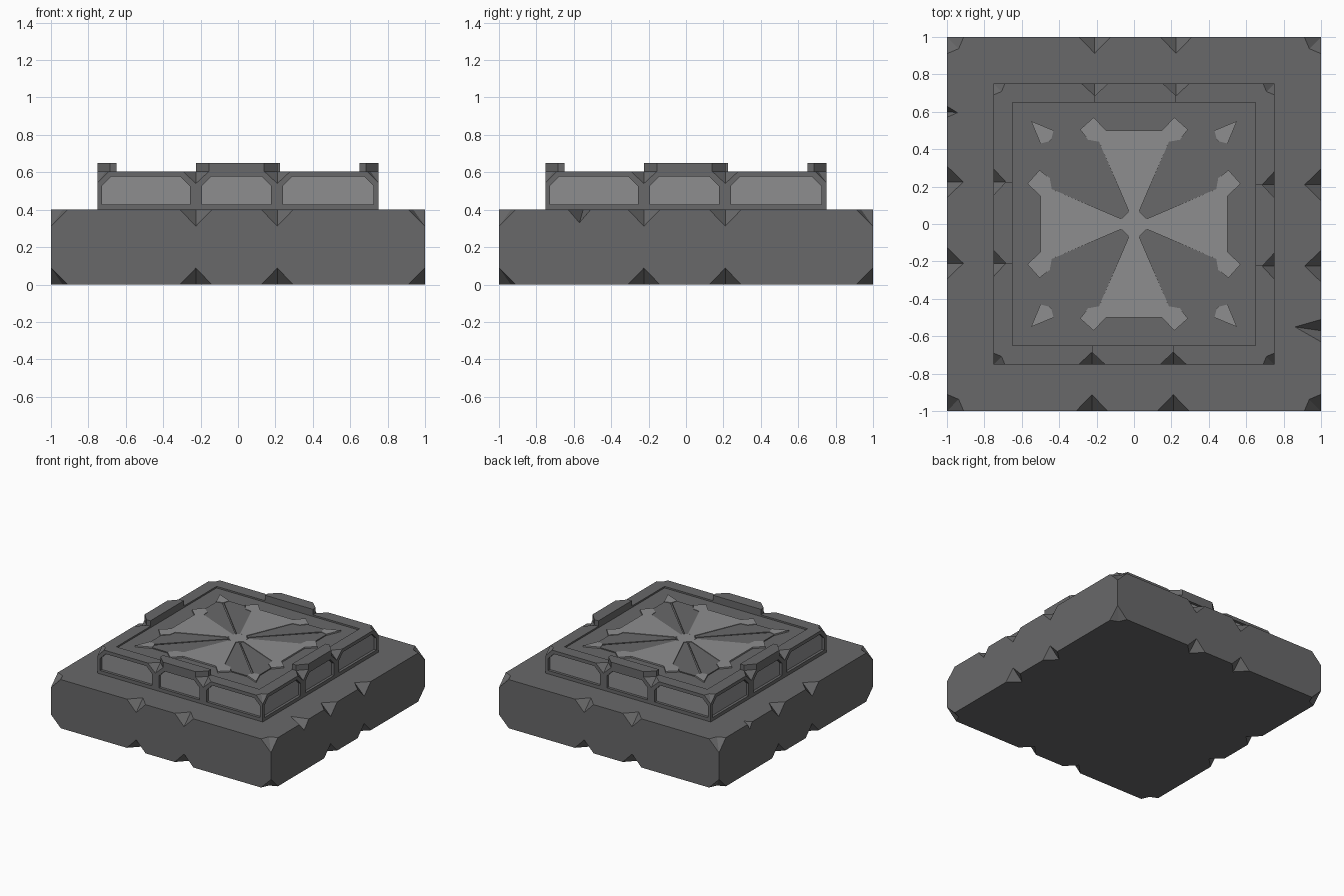
import bpy, bmesh
from math import pi, cos, sin
from mathutils import Vector, Matrix

if "Cube" in bpy.data.objects:
    bpy.data.objects.remove(bpy.data.objects["Cube"])


def material(name, v):
    m = bpy.data.materials.new(name)
    m.diffuse_color = (v, v, v * 1.02, 1)
    m.use_nodes = True
    m.node_tree.nodes["Principled BSDF"].inputs["Base Color"].default_value = m.diffuse_color
    return m


DARK = material("dark_stone", 0.14)
LIGHT = material("light_stone", 0.27)
TURNS = [Matrix.Rotation(k * pi / 2, 4, 'Z') for k in range(4)]


def add_prism(bm, ring, sweep):
    """Closed prism from a 3D ring swept along a vector."""
    lo = [bm.verts.new(p) for p in ring]
    hi = [bm.verts.new(Vector(p) + sweep) for p in ring]
    n = len(ring)
    faces = [bm.faces.new(lo), bm.faces.new(hi)]
    faces += [bm.faces.new((lo[i], lo[(i + 1) % n], hi[(i + 1) % n], hi[i])) for i in range(n)]
    bmesh.ops.recalc_face_normals(bm, faces=faces)


def make(name, prisms, mat):
    bm = bmesh.new()
    for ring, sweep in prisms:
        add_prism(bm, ring, Vector(sweep))
    me = bpy.data.meshes.new(name)
    bm.to_mesh(me)
    bm.free()
    me.materials.append(mat)
    ob = bpy.data.objects.new(name, me)
    bpy.context.collection.objects.link(ob)
    return ob


def turned(prisms, turns=TURNS):
    return [([m @ Vector(p) for p in ring], m @ Vector(s)) for m in turns for ring, s in prisms]


def flat(pts, z0, z1):
    return [Vector((x, y, z0)) for x, y in pts], Vector((0, 0, z1 - z0))


def square(h):
    return [(-h, -h), (h, -h), (h, h), (-h, h)]


def chip(c, d, a, b):
    """V-shaped cutter with its crease on c-d, opening to a and b."""
    c, d, a, b = map(Vector, (c, d, a, b))
    mid, run = (c + d) / 2, d - c
    arms = [v - mid - run * ((v - mid).dot(run) / run.dot(run)) for v in (a, b)]
    start = mid - run * 1.5
    return [start, start + arms[0] * 6, start + arms[1] * 6], run * 3


def front_chips(h, z, s, w, depth, k):
    """Two edge chips and one corner chip on the front of a slab."""
    out = [chip((x, -h, z - s * depth), (x, depth - h, z), (x - w, -h, z), (x + w, -h, z))
           for x in (-0.225, 0.21)]
    out.append(chip((-h, -h, z - s * k), (-h + k * 0.7, -h + k * 0.7, z),
                    (-h + k, -h, z), (-h, -h + k, z)))
    return out


def carve(ob, cutters):
    bpy.context.view_layer.objects.active = ob
    for c in cutters:
        tool = make("cutter", [c], DARK)
        tool.hide_render = True
        mod = ob.modifiers.new("carve", 'BOOLEAN')
        mod.operation, mod.solver, mod.object = 'DIFFERENCE', 'EXACT', tool
        bpy.ops.object.modifier_apply(modifier=mod.name)
        bpy.data.objects.remove(tool)


# Base slab with chipped edges
base = make("base_slab", [flat(square(1), 0, 0.4)], DARK)
cuts = turned(front_chips(1, 0.4, 1, 0.085, 0.088, 0.09)
              + front_chips(1, 0, -1, 0.085, 0.088, 0.09))
cuts.append(chip((1, -0.57, 0.33), (0.86, -0.55, 0.4), (1, -0.63, 0.4), (1, -0.51, 0.4)))
cuts.append(chip((-1, 0.6, 0.35), (-0.943, 0.595, 0.4), (-1, 0.57, 0.4), (-1, 0.63, 0.4)))
carve(base, cuts)


# Side panels: rectangles with clipped upper corners
def panel(x0, x1, y0, y1):
    c, z0, z1 = 0.05, 0.428, 0.577
    pts = [(x0, z0), (x1, z0), (x1, z1 - c), (x1 - c, z1), (x0 + c, z1), (x0, z1 - c)]
    return [Vector((x, y0, z)) for x, z in pts], Vector((0, y1 - y0, 0))


SPANS = [(-0.727, -0.257), (-0.193, 0.176), (0.24, 0.724)]

# Upper tier: chipped edges, panel recesses and a shallow sunk top
tier = make("upper_tier", [flat(square(0.75), 0.4, 0.605)], DARK)
cuts = turned(front_chips(0.75, 0.605, 1, 0.07, 0.065, 0.06))
cuts += turned([panel(a, b, -0.8, -0.725) for a, b in SPANS])
cuts.append(flat(square(0.65), 0.592, 0.7))
carve(tier, cuts)
make("side_panels", turned([panel(a, b, -0.728, -0.722) for a, b in SPANS]), LIGHT)

# Raised block in the middle of each edge
block = [(-0.155, -0.75), (0.14, -0.75), (0.21, -0.685), (0.21, -0.65),
         (-0.225, -0.65), (-0.225, -0.685)]
make("rim_blocks", turned([flat(block, 0.604, 0.65)]), DARK)

# Inlaid star: centre, four arms, small kites
Z0, Z1 = 0.59, 0.604
octagon = [(0.073 * cos(pi / 8 + i * pi / 4), 0.073 * sin(pi / 8 + i * pi / 4)) for i in range(8)]
arm = [(-0.028, -0.068), (-0.187, -0.44), (-0.15, -0.5), (0.15, -0.5), (0.187, -0.44), (0.028, -0.068)]
kite = [(0.215, -0.57), (0.288, -0.505), (0.245, -0.45), (0.187, -0.44), (0.15, -0.5)]
corner = [(0.55, -0.55), (0.5, -0.43), (0.452, -0.442), (0.442, -0.452), (0.43, -0.5)]


def mirror(pts):
    return [(-x, y) for x, y in pts]


make("star_centre", [flat(octagon, Z0, Z1)], LIGHT)
make("star_arms", turned([flat(arm, Z0, Z1)]), LIGHT)
make("star_kites", turned([flat(p, Z0, Z1) for p in (kite, mirror(kite), corner)]), LIGHT)

# Dark wedges between the arms, split along the diagonal
wedge = [(0.03, -0.068), (0.187, -0.44), (0.245, -0.45), (0.288, -0.5),
         (0.43, -0.5), (0.442, -0.452), (0.052, -0.058)]
make("star_wedges", turned([flat(p, Z0, 0.6) for p in (wedge, mirror(wedge))]), DARK)
